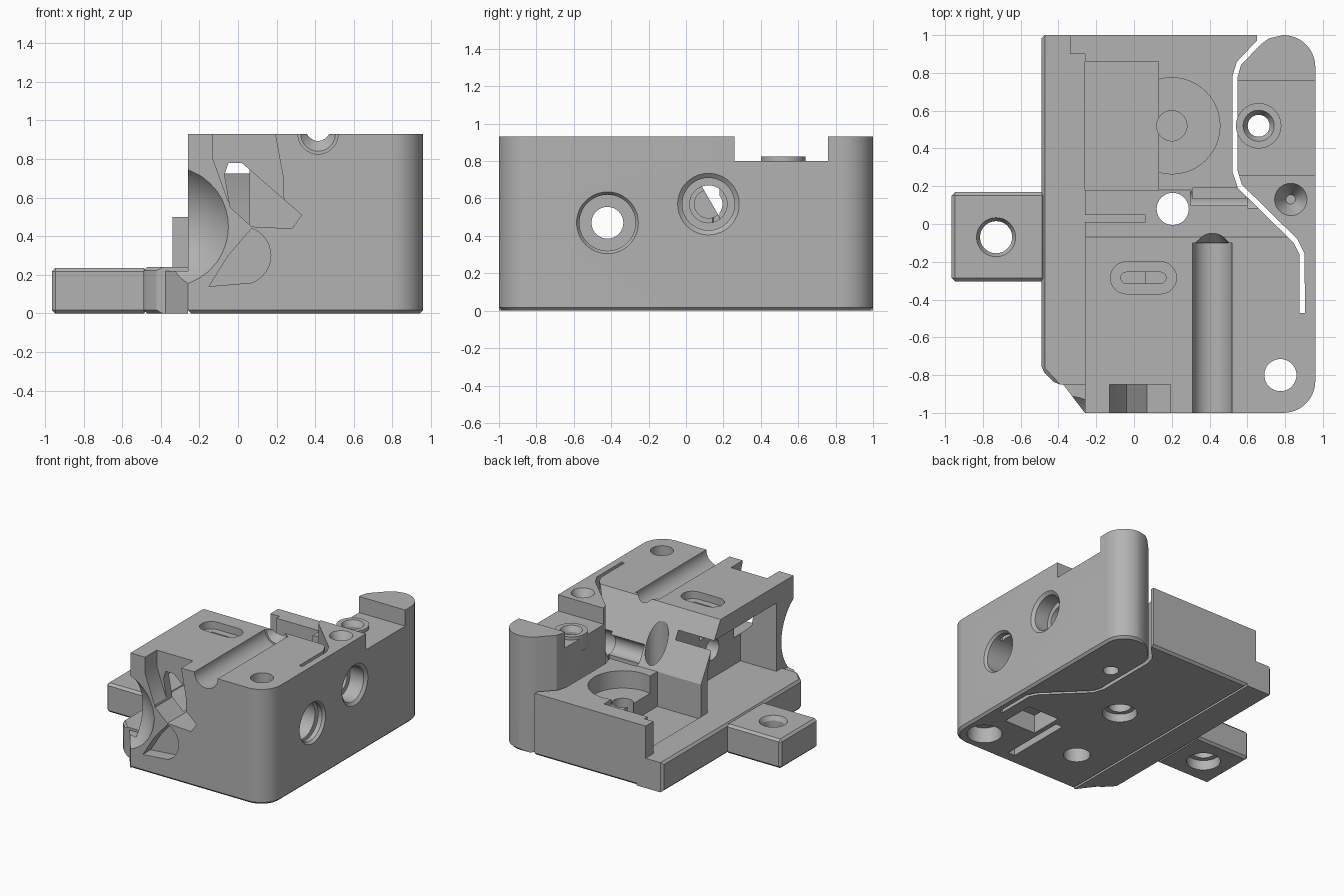
import bpy, bmesh, math
from mathutils import Matrix, Vector

cube = bpy.data.objects.get("Cube")
if cube:
    bpy.data.objects.remove(cube)

grey = bpy.data.materials.new("machined grey")
grey.use_nodes = True
colour = (0.45, 0.45, 0.45, 1)
grey.diffuse_color = colour
grey.node_tree.nodes["Principled BSDF"].inputs["Base Color"].default_value = colour


def make(name, bm):
    bmesh.ops.recalc_face_normals(bm, faces=bm.faces)
    mesh = bpy.data.meshes.new(name)
    bm.to_mesh(mesh)
    bm.free()
    obj = bpy.data.objects.new(name, mesh)
    bpy.context.collection.objects.link(obj)
    mesh.materials.append(grey)
    return obj


def prism(name, pts, axis, lo, hi, bevel=0, pick=None):
    """Extrude a flat outline along an axis; optionally bevel picked edges."""
    place = {"x": lambda a, b, h: (h, a, b),
             "y": lambda a, b, h: (a, h, b),
             "z": lambda a, b, h: (a, b, h)}[axis]
    bm = bmesh.new()
    rings = [[bm.verts.new(place(a, b, h)) for a, b in pts] for h in (lo, hi)]
    for ring in rings:
        bm.faces.new(ring)
    for i in range(len(pts)):
        j = (i + 1) % len(pts)
        bm.faces.new((rings[0][i], rings[0][j], rings[1][j], rings[1][i]))
    bmesh.ops.recalc_face_normals(bm, faces=bm.faces)
    if bevel:
        edges = [e for e in bm.edges if not pick or all(pick(v.co) for v in e.verts)]
        bmesh.ops.bevel(bm, geom=edges, offset=bevel, segments=1, affect="EDGES")
    return make(name, bm)


def box(name, x, y, z, bevel=0, pick=None):
    return prism(name, [(x[0], y[0]), (x[1], y[0]), (x[1], y[1]), (x[0], y[1])],
                 "z", z[0], z[1], bevel, pick)


def cyl(name, axis, at, lo, hi, r, r2=None):
    """Cylinder or cone from lo to hi along an axis, centred on the other two coordinates."""
    turn = {"x": Matrix.Rotation(math.pi / 2, 4, "Y"),
            "y": Matrix.Rotation(-math.pi / 2, 4, "X"), "z": Matrix()}[axis]
    mid = list(at)
    mid.insert("xyz".index(axis), (lo + hi) / 2)
    bm = bmesh.new()
    bmesh.ops.create_cone(bm, cap_ends=True, segments=48, radius1=r,
                          radius2=r if r2 is None else r2, depth=hi - lo,
                          matrix=Matrix.Translation(mid) @ turn)
    return make(name, bm)


def combine(target, tool, mode="DIFFERENCE"):
    mod = target.modifiers.new("cut", "BOOLEAN")
    mod.operation, mod.object, mod.solver = mode, tool, "EXACT"
    bpy.context.view_layer.objects.active = target
    bpy.ops.object.modifier_apply(modifier=mod.name)
    bpy.data.objects.remove(tool)


def arc(cx, cy, r, a, b, n=12):
    return [(cx + r * math.cos(math.radians(a + (b - a) * i / n)),
             cy + r * math.sin(math.radians(a + (b - a) * i / n))) for i in range(n + 1)]


def stadium(cx, cy, half, r):
    return arc(cx + half, cy, r, -90, 90) + arc(cx - half, cy, r, 90, 270)


# Main block with rounded right corners and a bottom chamfer
outline = ([(-0.26, 1), (-0.26, -1)] + arc(0.79, -0.83, 0.17, -90, 0)
           + arc(0.79, 0.83, 0.17, 0, 90))
body = prism("main_block", outline, "z", 0, 0.93, 0.018, lambda c: c.z < 0.001)

# Sloped step at the rear, bounded by the line of the flexure slit
path = [Vector(p) for p in ((0.66, 0.96), (0.555, 0.85), (0.535, 0.78), (0.535, 0.28),
                            (0.56, 0.2), (0.855, -0.09), (0.89, -0.16), (0.89, -0.47))]
step = prism("step_cutter", [(-0.07, 0.93), (0.18, 0.5), (1.1, 0.5), (1.1, 1.1), (-0.07, 1.1)],
             "x", -0.4, 1.1)
left_side = [(-0.5, 1.2), (-0.5, -0.3)] + [(0.89, -0.3)] + [tuple(p) for p in path[-2::-1]] + [(0.66, 1.2)]
combine(step, prism("left_region", left_side, "z", 0.3, 1.3), "INTERSECT")
combine(body, step)

# Narrow slit separating the flexible arm
near, far = [], []
for i, p in enumerate(path):
    d = (path[min(i + 1, len(path) - 1)] - path[max(i - 1, 0)]).normalized()
    n = Vector((-d.y, d.x)) * 0.014
    near.append(tuple(p - n))
    far.append(tuple(p + n))
slit = [(0.66, 1.1)] + near + far[::-1] + [(0.715, 0.983), (0.79, 1.0), (0.79, 1.1)]
combine(body, prism("slit_cutter", slit, "z", -0.1, 1.1))

# Side chamber, open to the left
chamber = [(-0.78, 0.24), (0.1, 0.24), (0.1, 0.55), (0.03, 0.79), (-0.78, 0.79)]
combine(body, prism("chamber_cutter", chamber, "x", -0.4, 0.06))

# Front notch, its opening into the chamber, and the scooped corner
notch = [(-0.13, 1), (-0.13, 0.8), (-0.05, 0.58), (0.07, 0.45), (0.24, 0.47),
         (0.235, 0.7), (0.18, 1)]
combine(body, prism("notch_cutter", notch, "y", -1.1, -0.85))
mouth = [(-0.07, 0.72), (-0.05, 0.78), (0.02, 0.78), (0.33, 0.51), (0.28, 0.44),
         (0.07, 0.45), (-0.04, 0.55)]
combine(body, prism("mouth_cutter", mouth, "y", -1.1, -0.7))
lower = arc(0.02, 0.3, 0.15, -70, 70) + [(-0.05, 0.3), (-0.15, 0.14)]
combine(body, prism("lower_slot_cutter", lower, "y", -1.1, -0.9))


def scoop():
    bm = bmesh.new()
    bmesh.ops.create_uvsphere(bm, u_segments=48, v_segments=24, radius=0.37,
                              matrix=Matrix.Translation((-0.36, -1.2, 0.45)))
    return make("scoop_cutter", bm)


combine(body, scoop())

# Rear pockets
combine(body, box("side_pocket", (-0.4, 0.13), (0.18, 0.86), (0.22, 0.8)))
combine(body, cyl("round_pocket", "z", (0.2, 0.52), 0.36, 0.8, 0.255))
combine(body, cyl("pocket_hole", "z", (0.2, 0.52), 0.12, 0.6, 0.08))
combine(body, box("slope_slot", (0.31, 0.59), (0.135, 0.19), (0.3, 0.8)))

# Round groove along the top with a pointed end
combine(body, cyl("groove", "y", (0.415, 0.93), -1.1, -0.1, 0.104))
combine(body, cyl("groove_tip", "y", (0.415, 0.93), -0.1005, -0.02, 0.09, 0.005))

# Top slot with sloping sides
combine(body, prism("slot_recess", stadium(0.05, -0.285, 0.09, 0.085), "z", 0.87, 1))
combine(body, prism("slot_through", stadium(0.05, -0.285, 0.09, 0.03), "z", 0.6, 1))

# Recess on the arm with a raised ring, then its holes
combine(body, box("arm_recess", (0.545, 1.1), (0.26, 0.76), (0.8, 1.1)))
combine(body, cyl("ring_boss", "z", (0.66, 0.52), 0.7, 0.825, 0.12), "UNION")
for at, lo, hi, r, r2 in (
        ((0.66, 0.52), -0.1, 1, 0.058, None),
        ((0.66, 0.52), 0.78, 0.83, 0.058, 0.085),
        ((0.83, 0.13), 0.82, 0.931, 0.025, 0.086),
        ((0.775, -0.8), -0.1, 1.1, 0.085, None),
        ((0.205, 0.08), -0.1, 1.1, 0.085, None),
        ((0.205, 0.08), -0.001, 0.06, 0.13, 0.12),
        ((0.775, -0.8), -0.001, 0.12, 0.13, 0.12),
        ((0.05, -0.6), -0.1, 0.2, 0.1, None)):
    combine(body, cyl("hole_cutter", "z", at, lo, hi, r, r2))

# Stepped bores in the right side
for at, lo, hi, r, r2 in (
        ((-0.42, 0.47), -0.1, 1.1, 0.085, None),
        ((-0.42, 0.47), 0.72, 1.1, 0.15, None),
        ((-0.42, 0.47), 0.94, 0.961, 0.15, 0.166),
        ((0.12, 0.57), 0.3, 1.1, 0.075, None),
        ((0.12, 0.57), 0.6, 1.1, 0.1, None),
        ((0.12, 0.57), 0.82, 1.1, 0.14, None),
        ((0.12, 0.57), 0.94, 0.961, 0.14, 0.166)):
    combine(body, cyl("bore_cutter", "x", at, lo, hi, r, r2))

# Recesses in the underside
combine(body, box("underside_pocket", (0.5, 0.78), (-0.55, -0.28), (-0.1, 0.15)))
combine(body, box("underside_slot", (0.4, 0.46), (-0.9, -0.35), (-0.1, 0.12)))

# Left flange, with a clipped front corner
flange = prism("left_flange", [(-0.26, 1), (-0.49, 1), (-0.49, -0.77), (-0.41, -0.85), (-0.26, -0.85)],
               "z", 0, 0.24, 0.018, lambda c: c.x < -0.3)
toe = prism("front_toe", [(-0.26, -0.85), (-0.375, -0.85), (-0.26, -1)], "z", 0, 0.22)
combine(toe, scoop())
post = box("rear_stop", (-0.34, -0.26), (0.9, 1), (0, 0.5))

# Mounting tab with a screw hole
tab = box("mounting_tab", (-0.965, -0.47), (-0.305, 0.17), (0, 0.235), 0.018,
          lambda c: c.x < -0.9 or c.z > 0.2 or c.z < 0.01)
combine(tab, cyl("tab_hole", "z", (-0.73, -0.07), -0.1, 0.4, 0.085))
combine(tab, cyl("tab_countersink", "z", (-0.73, -0.07), 0.2, 0.236, 0.085, 0.104))
combine(tab, cyl("tab_underside_bore", "z", (-0.73, -0.07), -0.1, 0.08, 0.125))

# Smooth curved walls, keep machined edges crisp
bpy.ops.object.select_all(action="DESELECT")
for obj in (body, flange, toe, post, tab):
    obj.select_set(True)
bpy.context.view_layer.objects.active = body
bpy.ops.object.shade_smooth_by_angle(angle=math.radians(25))
